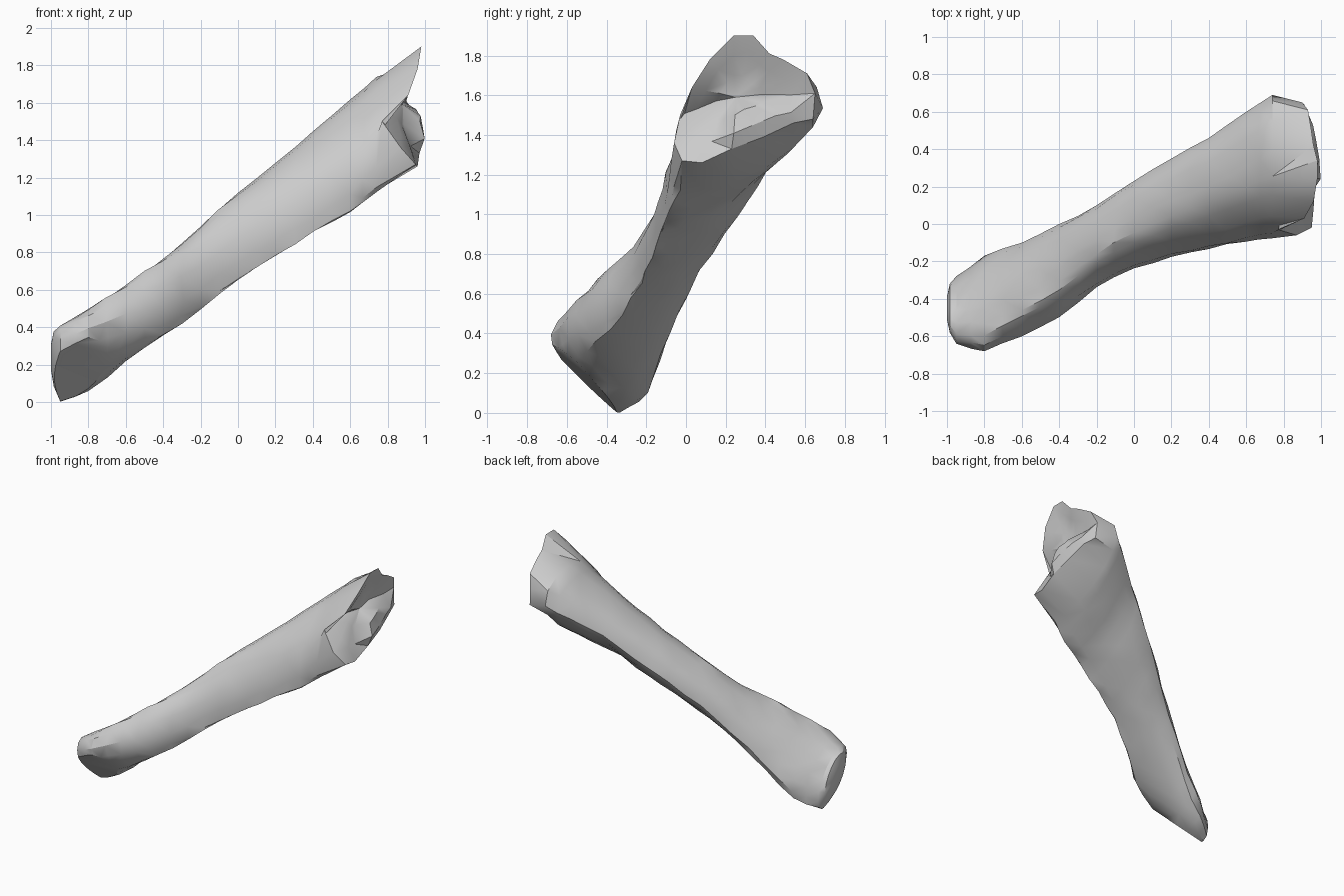
import bpy, bmesh, math, random
from mathutils import Vector

random.seed(4)
SIDES = 16

old = bpy.data.objects.get("Cube")
if old:
    bpy.data.objects.remove(old)

mat = bpy.data.materials.new("bone_grey")
mat.use_nodes = True
mat.diffuse_color = (0.6, 0.6, 0.6, 1)
mat.node_tree.nodes["Principled BSDF"].inputs["Base Color"].default_value = (0.6, 0.6, 0.6, 1)

# Shaft stations: x, y min, y max, z min, z max, skew, ridge strength
STATIONS = [
    (-1.0, -.51, -.39, .17, .31, -.5, 0),
    (-.985, -.58, -.32, .08, .38, -.55, 0),
    (-.95, -.64, -.28, 0, .41, -.6, 0),
    (-.8, -.69, -.17, .05, .5, -.5, .1),
    (-.6, -.61, -.1, .19, .63, -.25, .35),
    (-.4, -.5, 0, .33, .77, .1, .5),
    (-.2, -.34, .1, .48, .94, .3, .55),
    (0, -.24, .23, .64, 1.12, .36, .55),
    (.2, -.18, .35, .77, 1.28, .42, .55),
    (.4, -.14, .46, .9, 1.45, .48, .55),
    (.6, -.1, .6, 1.0, 1.62, .43, .5),
    (.74, -.08, .69, 1.1, 1.74, .36, .4),
]

# Broken rim of the wide end, notched at the front
RIM = [
    (.9, .65, 1.61), (.93, .61, 1.71), (.95, .49, 1.78), (.96, .42, 1.81),
    (.98, .34, 1.9), (.98, .24, 1.9), (.96, .12, 1.78), (.91, .03, 1.64),
    (.77, -.03, 1.5), (.87, -.06, 1.36), (.95, -.02, 1.27), (.96, .08, 1.26),
    (.97, .23, 1.33), (.96, .39, 1.39), (.94, .54, 1.46), (.91, .64, 1.48),
]


def section(x, y0, y1, z0, z1, skew, ridge):
    """Skewed ellipse with two ridges on the front and a flattened underside."""
    flat = Vector((.95 + skew, -1.95)).normalized()
    limit = flat.dot(Vector((1, skew)))
    points = []
    for k in range(SIDES):
        t = math.tau * k / SIDES
        p = Vector((math.cos(t), math.sin(t + math.asin(skew))))
        low = min(1, 1.6 * ridge * max(0, -(p.x + p.y) / 1.65) ** 5)
        high = ridge * max(0, p.y - .4 * p.x) ** 4
        p += (Vector((-.96, -.97)) - p) * low + (Vector((-.43, .97)) - p) * high
        p -= flat * max(0, flat.dot(p) - limit) * .9 * ridge
        points.append(Vector((x, (y0 + y1) / 2 + p.x * (y1 - y0) / 2,
                              (z0 + z1) / 2 + p.y * (z1 - z0) / 2)))
    return points


def roughen(points, amount):
    return [p + Vector([random.uniform(-amount, amount) for _ in range(3)]) for p in points]


# Shaft rings, with a worn ring between each pair of stations
rings = []
for a, b in zip(STATIONS, STATIONS[1:]):
    rings.append(section(*a))
    if b[0] - a[0] > .1:
        mid = [(p + q) / 2 for p, q in zip(a, b)]
        rings.append(roughen(section(*mid), .009))
rings.append(section(*STATIONS[-1]))
rim = [Vector(p) for p in RIM]
rings.append(rim)

# End face: bulging lower lip around a shallow hollow
hollow = Vector((.92, .25, 1.6))
for pull, lip, sink in ((.3, .04, -.02), (.65, .04, -.05)):
    ring = []
    for k, p in enumerate(rim):
        q = p.lerp(hollow, pull)
        q.x += lip if k >= 12 else sink
        ring.append(q)
    rings.append(roughen(ring, .006))

bm = bmesh.new()
loops = [[bm.verts.new(p) for p in ring] for ring in rings]
for a, b in zip(loops, loops[1:]):
    for k in range(SIDES):
        j = (k + 1) % SIDES
        bm.faces.new((a[k], a[j], b[j], b[k]))
for loop, centre in ((loops[0], (-1, -.45, .24)), (loops[-1], (.88, .25, 1.59))):
    tip = bm.verts.new(centre)
    for k in range(SIDES):
        bm.faces.new((loop[k], loop[(k + 1) % SIDES], tip))

# Slanted break under the narrow end
cut = bmesh.ops.bisect_plane(bm, geom=bm.verts[:] + bm.edges[:] + bm.faces[:],
                             plane_co=(-.85, -.69, .35), plane_no=(.15, -.69, -.72),
                             clear_outer=True)
edges = [e for e in cut["geom_cut"] if isinstance(e, bmesh.types.BMEdge)]
bmesh.ops.holes_fill(bm, edges=edges, sides=0)
bmesh.ops.triangulate(bm, faces=bm.faces[:])
bmesh.ops.recalc_face_normals(bm, faces=bm.faces[:])

mesh = bpy.data.meshes.new("bone")
bm.to_mesh(mesh)
bm.free()
mesh.materials.append(mat)
bone = bpy.data.objects.new("bone", mesh)
bpy.context.collection.objects.link(bone)
bpy.ops.object.select_all(action="DESELECT")
bone.select_set(True)
bpy.context.view_layer.objects.active = bone
bpy.ops.object.shade_smooth_by_angle(angle=math.radians(32))
